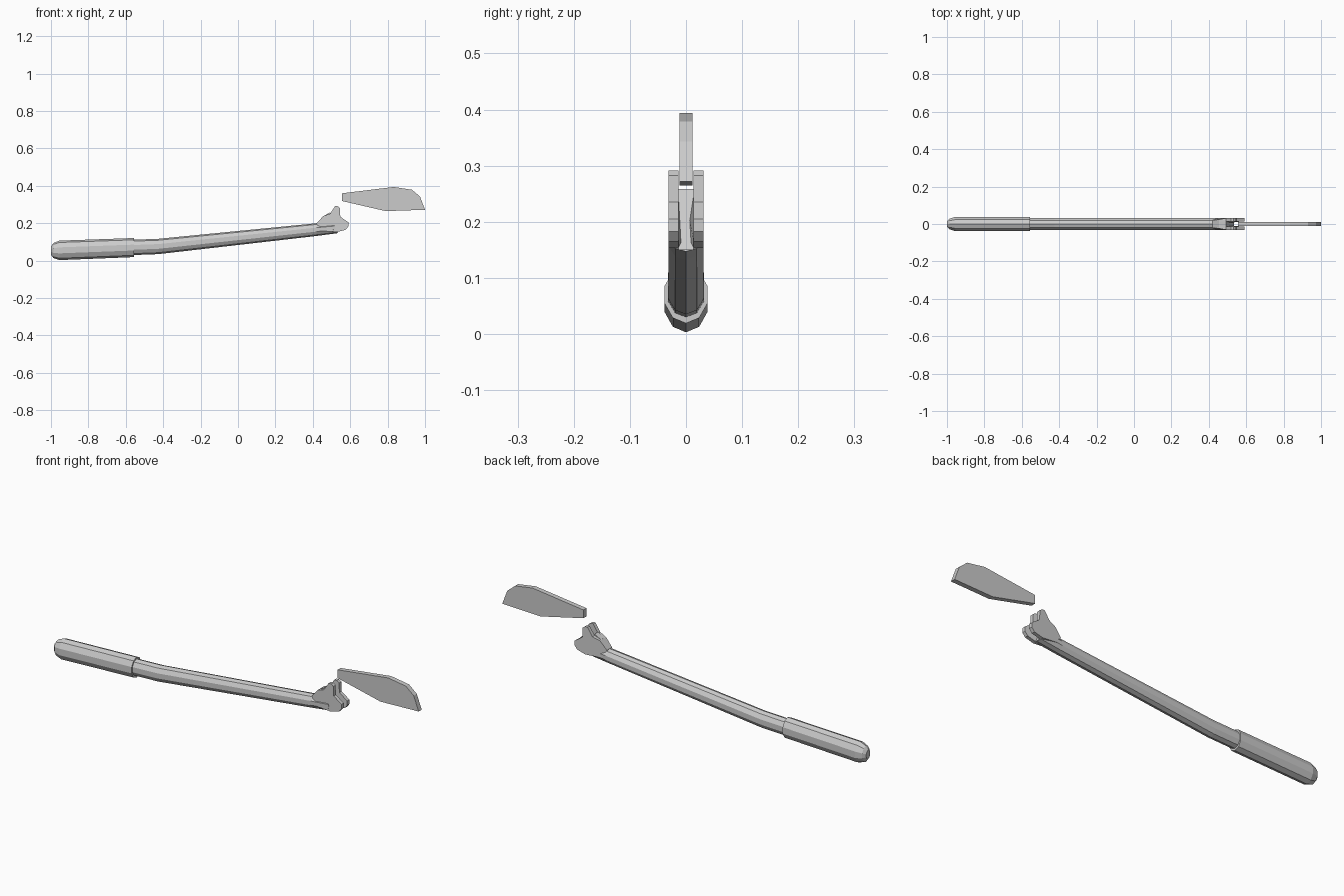
import bpy, bmesh
from math import sin, cos, pi

if "Cube" in bpy.data.objects:
    bpy.data.objects.remove(bpy.data.objects["Cube"])


def finish(name, bm):
    bmesh.ops.recalc_face_normals(bm, faces=bm.faces)
    me = bpy.data.meshes.new(name)
    bm.to_mesh(me)
    bm.free()
    ob = bpy.data.objects.new(name, me)
    bpy.context.collection.objects.link(ob)
    return ob


def tube(name, sections, n=10):
    """Loft ten-sided sections (x, z, half width, half height, lean)."""
    bm = bmesh.new()
    rings = []
    for x, z, ry, rz, lean in sections:
        ring = []
        for i in range(n):
            a = 2 * pi * i / n - pi / 2
            ring.append(bm.verts.new((x + lean * sin(a), ry * cos(a), z + rz * sin(a))))
        rings.append(ring)
    for a, b in zip(rings, rings[1:]):
        for i in range(n):
            j = (i + 1) % n
            bm.faces.new((a[i], a[j], b[j], b[i]))
    bm.faces.new(rings[0])
    bm.faces.new(rings[-1])
    return finish(name, bm)


def plate(name, profile, y0, y1, pinch=None):
    """Extrude an x-z profile from y0 to y1; pinch moves the y of chosen points."""
    pinch = pinch or {}
    bm = bmesh.new()
    a = [bm.verts.new((x, pinch.get(i, (y0, y1))[0], z)) for i, (x, z) in enumerate(profile)]
    b = [bm.verts.new((x, pinch.get(i, (y0, y1))[1], z)) for i, (x, z) in enumerate(profile)]
    bm.faces.new(a)
    bm.faces.new(b)
    for i in range(len(a)):
        j = (i + 1) % len(a)
        bm.faces.new((a[i], a[j], b[j], b[i]))
    return finish(name, bm)


# Grip with a rounded butt
tube("grip", [
    (-1.0, 0.054, 0.016, 0.022, 0),
    (-0.987, 0.054, 0.030, 0.040, 0),
    (-0.955, 0.055, 0.040, 0.052, 0),
    (-0.557, 0.070, 0.040, 0.051, 0),
])

# Bent shaft, its end leaning to meet the fork
tube("shaft", [
    (-0.60, 0.069, 0.0335, 0.040, 0),
    (-0.557, 0.071, 0.0335, 0.041, 0),
    (-0.425, 0.076, 0.0335, 0.041, 0),
    (0.42, 0.166, 0.0325, 0.034, 0),
    (0.52, 0.176, 0.0325, 0.029, -0.013),
])

# Solid core behind the fork slot
plate("fork_core", [
    (0.42, 0.198), (0.46, 0.240), (0.492, 0.258), (0.535, 0.150), (0.44, 0.150),
], -0.0135, 0.0135)

# Two fork cheeks, narrowed at the back
cheek = [
    (0.42, 0.199), (0.455, 0.238), (0.492, 0.251), (0.519, 0.291), (0.533, 0.291),
    (0.545, 0.282), (0.547, 0.235), (0.590, 0.205), (0.590, 0.183),
    (0.575, 0.165), (0.530, 0.153), (0.44, 0.160),
]
for side, s in (("left", 1), ("right", -1)):
    narrow = (0, s * 0.020)
    wide = (0.0 * s, s * 0.031)
    plate("fork_cheek_" + side, cheek, s * 0.0135, s * 0.031,
          {0: narrow, 1: (0, s * 0.024), 2: (s * 0.0135, s * 0.031),
           11: wide})

# Detached flat blade
plate("blade", [
    (0.555, 0.360), (0.833, 0.394), (0.930, 0.379), (0.973, 0.343),
    (1.0, 0.272), (0.790, 0.265), (0.555, 0.319),
], -0.012, 0.012)
